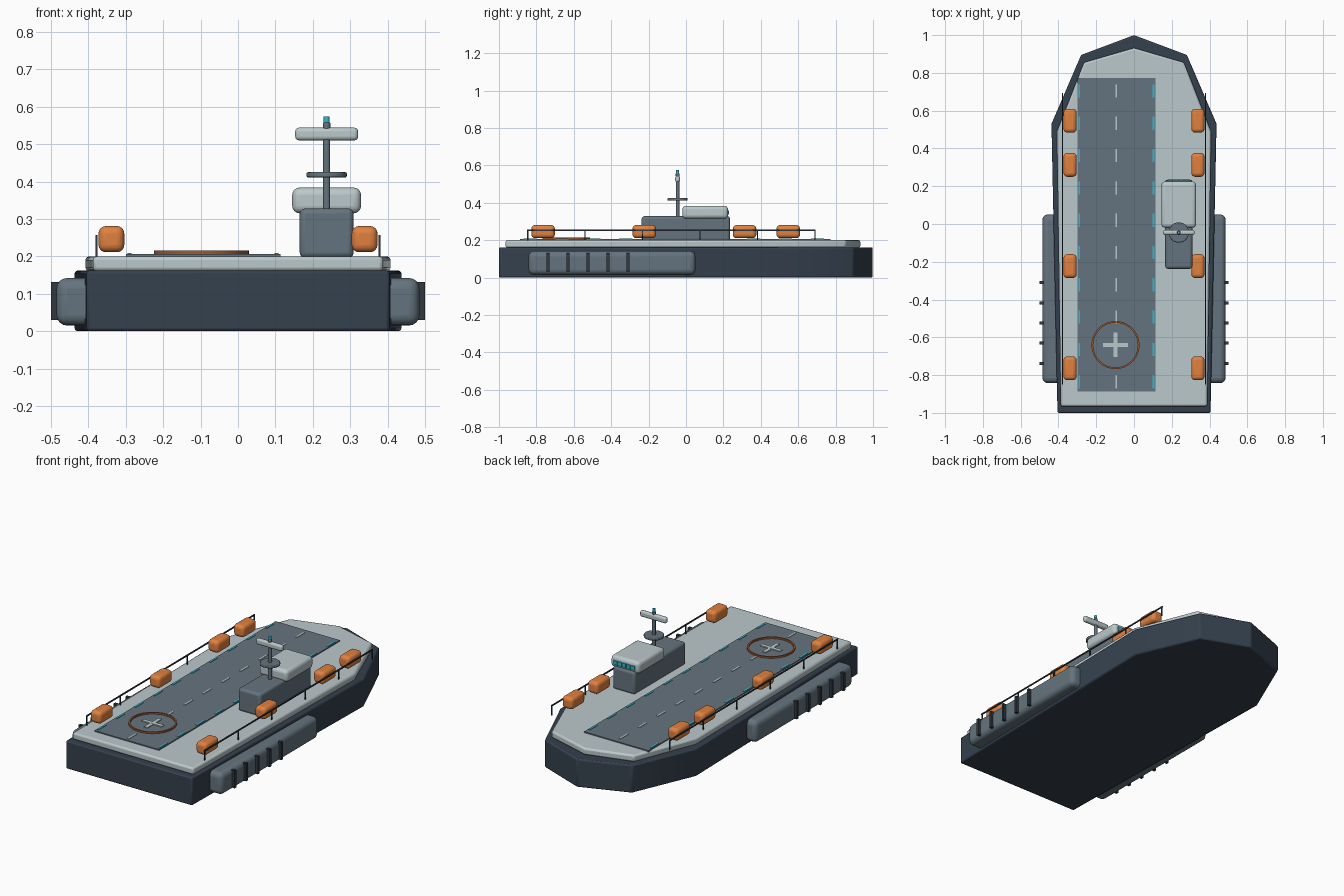
import bpy, bmesh, math
from mathutils import Matrix

if "Cube" in bpy.data.objects:
    bpy.data.objects.remove(bpy.data.objects["Cube"])

def mat(name, rgb):
    m = bpy.data.materials.new(name)
    m.diffuse_color = (*rgb, 1)
    m.use_nodes = True
    m.node_tree.nodes["Principled BSDF"].inputs["Base Color"].default_value = m.diffuse_color
    return m

NAVY = mat("navy", (0.035, 0.052, 0.075))
PALE = mat("pale_grey", (0.50, 0.58, 0.60))
SLATE = mat("slate", (0.13, 0.175, 0.21))
DARK = mat("dark", (0.03, 0.04, 0.05))
ORANGE = mat("orange", (0.75, 0.22, 0.05))
RUST = mat("rust", (0.35, 0.10, 0.03))
CYAN = mat("cyan", (0.03, 0.50, 0.65))

def finish(name, bm, m, bevel=0, seg=3):
    bmesh.ops.recalc_face_normals(bm, faces=bm.faces)
    me = bpy.data.meshes.new(name)
    bm.to_mesh(me)
    bm.free()
    ob = bpy.data.objects.new(name, me)
    bpy.context.collection.objects.link(ob)
    me.materials.append(m)
    if bevel:
        b = ob.modifiers.new("bevel", 'BEVEL')
        b.width, b.segments = bevel, seg
        b.limit_method = 'ANGLE'
        b.angle_limit = math.radians(40)
    bpy.ops.object.select_all(action='DESELECT')
    bpy.context.view_layer.objects.active = ob
    ob.select_set(True)
    bpy.ops.object.shade_smooth_by_angle(angle=math.radians(35))
    return ob

def add_box(bm, x0, x1, y0, y1, z0, z1):
    mtx = Matrix.Translation(((x0+x1)/2, (y0+y1)/2, (z0+z1)/2)) @ Matrix.Diagonal((x1-x0, y1-y0, z1-z0, 1))
    bmesh.ops.create_cube(bm, size=1, matrix=mtx)

def boxes(name, dims, m, bevel=0, seg=3):
    bm = bmesh.new()
    for d in dims:
        add_box(bm, *d)
    return finish(name, bm, m, bevel, seg)

def prism(name, half, z0, z1, m, bevel):
    # half outline on +x, mirrored to -x, extruded up
    pts = half + [(-x, y) for x, y in reversed(half) if x > 0]
    bm = bmesh.new()
    f = bm.faces.new([bm.verts.new((x, y, z0)) for x, y in pts])
    r = bmesh.ops.extrude_face_region(bm, geom=[f])
    bmesh.ops.translate(bm, vec=(0, 0, z1-z0), verts=[v for v in r['geom'] if isinstance(v, bmesh.types.BMVert)])
    return finish(name, bm, m, bevel, 2)

def cyl(name, x, y, z0, z1, r, m, bevel=0, n=24):
    bm = bmesh.new()
    bmesh.ops.create_cone(bm, cap_ends=True, segments=n, radius1=r, radius2=r, depth=z1-z0,
                          matrix=Matrix.Translation((x, y, (z0+z1)/2)))
    return finish(name, bm, m, bevel, 2)

# Hull and deck
prism("hull", [(0.405, -1), (0.437, 0.53), (0.28, 0.895), (0, 1)], 0, 0.162, NAVY, 0.008)
prism("deck", [(0.388, -0.965), (0.408, 0.49), (0.265, 0.855), (0, 0.932)], 0.16, 0.2, PALE, 0.01)

# Side sponsons, fender ribs, lifeboats and railings on both sides
BOAT_Y = [0.547, 0.313, -0.223, -0.764]
for side, s in (("left", -1), ("right", 1)):
    def sx(a, b):
        return (min(s*a, s*b), max(s*a, s*b))
    boxes(side + "_sponson", [(*sx(0.36, 0.485), -0.842, 0.05, 0.015, 0.142)], SLATE, 0.028, 4)
    boxes(side + "_fender_ribs", [(*sx(0.472, 0.5), y-0.008, y+0.008, 0.03, 0.132)
                                  for y in [-0.31 - 0.107*i for i in range(5)]], DARK)
    for i, y in enumerate(BOAT_Y):
        boxes(f"{side}_lifeboat_{i+1}", [(*sx(0.304, 0.373), y-0.063, y+0.063, 0.211, 0.281)], ORANGE, 0.02, 4)
    rail = [(*sx(0.375, 0.381), -0.85, 0.693, 0.250, 0.257)]
    rail += [(*sx(0.375, 0.381), y-0.003, y+0.003, 0.198, 0.253)
             for y in [-0.846 + 0.307*i for i in range(6)]]
    boxes(side + "_railing", rail, DARK)

# Runway with dashed lines
boxes("runway", [(-0.30, 0.113, -0.887, 0.773, 0.196, 0.206)], SLATE)
dash_y = [-0.835 + 0.171*i for i in range(10)]
boxes("centre_dashes", [(-0.099, -0.089, y-0.035, y+0.035, 0.203, 0.209) for y in dash_y], PALE)
boxes("edge_dashes", [(x-0.005, x+0.005, y-0.035, y+0.035, 0.203, 0.209)
                      for x in (-0.29, 0.103) for y in dash_y], CYAN)

# Landing circle: flat ring and cross
ring = bmesh.new()
N = 48
prof = [(0.118, 0.205), (0.127, 0.205), (0.127, 0.215), (0.118, 0.215)]
loops = [[ring.verts.new((-0.098 + r*math.cos(2*math.pi*i/N), -0.641 + r*math.sin(2*math.pi*i/N), z))
          for r, z in prof] for i in range(N)]
for i in range(N):
    a, b = loops[i], loops[(i+1) % N]
    for j in range(4):
        k = (j+1) % 4
        ring.faces.new((a[j], b[j], b[k], a[k]))
finish("landing_ring", ring, RUST)
boxes("landing_cross", [(-0.163, -0.033, -0.651, -0.629, 0.203, 0.211),
                        (-0.109, -0.087, -0.705, -0.575, 0.203, 0.2105)], PALE)

# Island tower, bridge and windows
boxes("island_tower", [(0.165, 0.309, -0.237, 0.235, 0.196, 0.328)], SLATE, 0.014)
boxes("bridge", [(0.145, 0.329, -0.02, 0.225, 0.315, 0.384)], PALE, 0.02, 4)
boxes("bridge_windows", [(0.169 + 0.028*i, 0.193 + 0.028*i, 0.215, 0.231, 0.337, 0.36) for i in range(5)], CYAN)

# Mast, platform, radar bar and beacon
MX, MY = 0.237, -0.045
cyl("mast", MX, MY, 0.32, 0.55, 0.0095, SLATE)
cyl("mast_platform", MX, MY, 0.411, 0.425, 0.054, SLATE, 0.004, 32)
boxes("radar_bar", [(MX-0.084, MX+0.084, MY-0.013, MY+0.013, 0.51, 0.544)], PALE, 0.01)
cyl("beacon_base", MX, MY, 0.54, 0.558, 0.010, SLATE, 0.003)
cyl("beacon", MX, MY, 0.556, 0.574, 0.008, CYAN, 0, 16)
